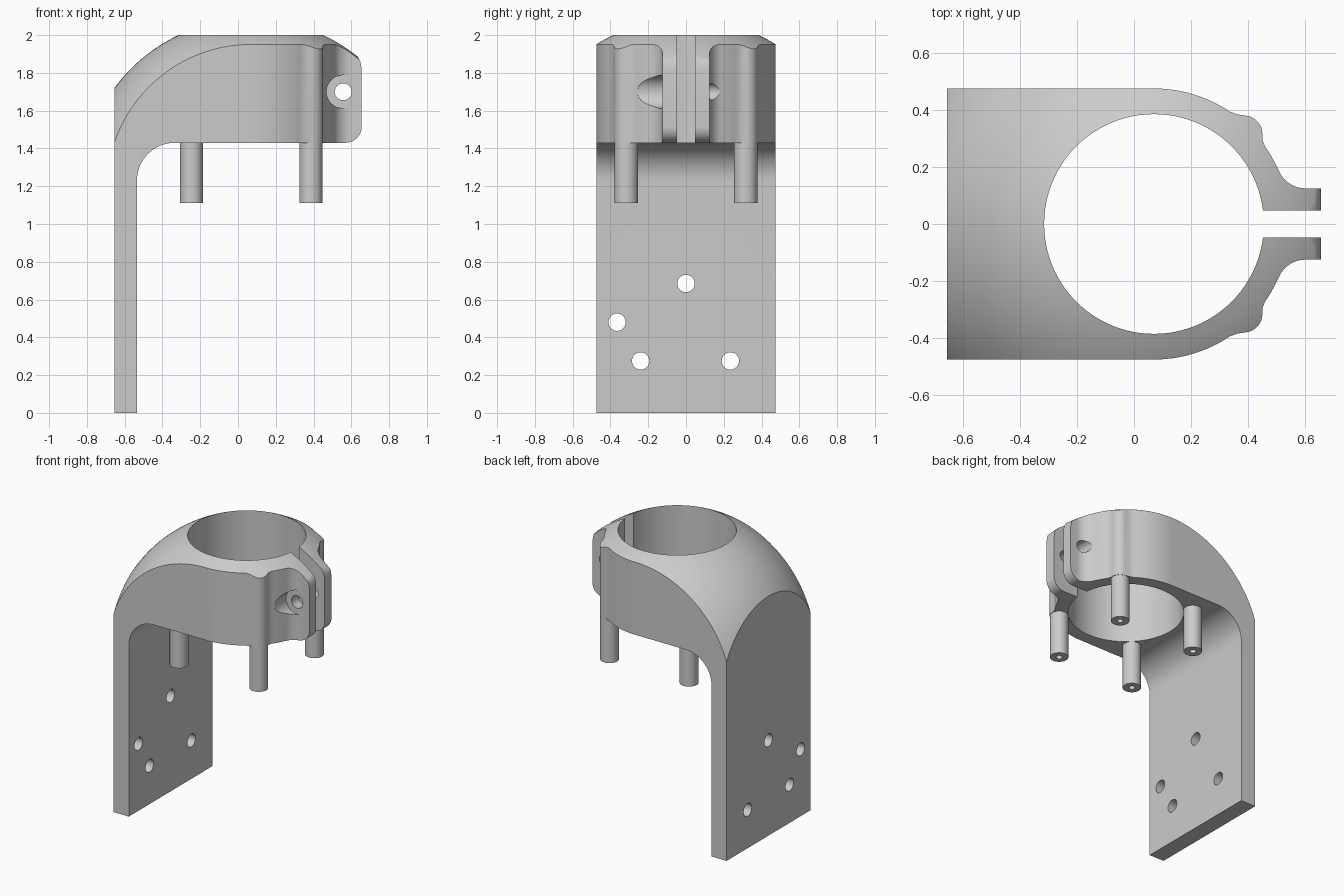
import bpy, bmesh
from math import sin, cos, radians, pi
from mathutils import Matrix

if "Cube" in bpy.data.objects:
    bpy.data.objects.remove(bpy.data.objects["Cube"], do_unlink=True)

GREY = (0.6, 0.6, 0.6, 1)
grey = bpy.data.materials.new("light grey")
grey.use_nodes = True
grey.diffuse_color = GREY
grey.node_tree.nodes["Principled BSDF"].inputs["Base Color"].default_value = GREY

BORE_X, BORE_R, RING_R = 0.07, 0.385, 0.475
WALL_OUT, WALL_IN = -0.655, -0.535
UNDERSIDE = 1.43


def arc(cx, cy, r, start, end, steps=10):
    angles = [radians(start + (end - start) * i / steps) for i in range(steps + 1)]
    return [(cx + r * cos(a), cy + r * sin(a)) for a in angles]


def finish(name, bm):
    bmesh.ops.recalc_face_normals(bm, faces=bm.faces)
    mesh = bpy.data.meshes.new(name)
    bm.to_mesh(mesh)
    bm.free()
    mesh.materials.append(grey)
    ob = bpy.data.objects.new(name, mesh)
    bpy.context.collection.objects.link(ob)
    return ob


def prism(name, points, place, low, high):
    """Extrude a 2D outline; place maps (u, v, height) to x, y, z."""
    bm = bmesh.new()
    base = bm.faces.new([bm.verts.new(place(u, v, low)) for u, v in points])
    top = bmesh.ops.extrude_face_region(bm, geom=[base])["geom"]
    for v in top:
        if isinstance(v, bmesh.types.BMVert):
            v.co += Matrix.Identity(3) @ (place_vec(place, high - low))
    return finish(name, bm)


def place_vec(place, d):
    from mathutils import Vector
    return Vector(place(0, 0, d)) - Vector(place(0, 0, 0))


def lathe(name, profile, x, y, steps=48):
    """Closed solid turned about a vertical axis; profile ends lie on the axis."""
    bm = bmesh.new()
    rings = []
    for r, z in profile:
        if r < 1e-6:
            rings.append([bm.verts.new((x, y, z))] * steps)
        else:
            rings.append([bm.verts.new((x + r * cos(2 * pi * i / steps),
                                        y + r * sin(2 * pi * i / steps), z))
                          for i in range(steps)])
    for a, b in zip(rings, rings[1:]):
        for i in range(steps):
            j = (i + 1) % steps
            bm.faces.new(list(dict.fromkeys((a[i], a[j], b[j], b[i]))))
    return finish(name, bm)


def boolean(ob, tool, operation):
    tool.hide_render = True
    mod = ob.modifiers.new(operation.lower(), "BOOLEAN")
    mod.operation, mod.object, mod.solver = operation, tool, "EXACT"
    bpy.ops.object.select_all(action="DESELECT")
    bpy.context.view_layer.objects.active = ob
    ob.select_set(True)
    bpy.ops.object.modifier_apply(modifier=mod.name)
    bpy.data.objects.remove(tool, do_unlink=True)


def smooth(ob):
    bpy.ops.object.select_all(action="DESELECT")
    bpy.context.view_layer.objects.active = ob
    ob.select_set(True)
    bpy.ops.object.shade_smooth_by_angle(angle=radians(30))


along_x = lambda u, v, h: (h, u, v)
along_y = lambda u, v, h: (u, h, v)
along_z = lambda u, v, h: (u, v, h)

# Bracket side profile: wall, inner fillet, clamp with rounded lug corners
side = [(WALL_OUT, 0), (WALL_IN, 0)]
side += arc(WALL_IN + 0.2, UNDERSIDE - 0.2, 0.2, 180, 90, 16)
side += arc(0.57, UNDERSIDE + 0.085, 0.085, -90, 0)
side += [(0.655, 1.82), (0.648, 1.86), (0.63, 1.893), (0.6, 1.93), (0.48, 2.05), (WALL_OUT, 2.05)]
bracket = prism("clamp_bracket", side, along_y, -0.6, 0.6)

# Plan outline: ring, post bump, lug fillet, mirrored front to back
half = [(-0.75, RING_R)] + arc(BORE_X, 0, RING_R, 90, 56, 14)
half += [(0.362, 0.384)] + arc(0.385, 0.315, 0.065, 80, 0, 8) + [(0.45, 0.295)]
half += arc(BORE_X, 0, RING_R, 35, 25, 4) + arc(0.6, 0.225, 0.1, 200, 270, 10)
half += [(0.75, 0.125)]
plan = half + [(x, -y) for x, y in reversed(half)]
boolean(bracket, prism("plan_tool", plan, along_z, -0.2, 2.2), "INTERSECT")

# Spherical top
dome = [(0, -0.1), (0.9, -0.1)] + arc(0, 1.1865, 0.9, 0, 89, 44) + [(0, 2.0865)]
boolean(bracket, lathe("dome_tool", dome, BORE_X, 0, 128), "INTERSECT")

# Bore and clamping slot
bore = [(0, 1), (BORE_R, 1), (BORE_R, 2.3), (0, 2.3)]
boolean(bracket, lathe("bore_tool", bore, BORE_X, 0, 96), "DIFFERENCE")
slot = [(0.3, -0.048), (0.8, -0.048), (0.8, 0.048), (0.3, 0.048)]
boolean(bracket, prism("slot_tool", slot, along_z, 1, 2.3), "DIFFERENCE")

# Clamp screw hole with a counterbore on the front
for radius, low, high in ((0.045, -0.6, 0.6), (0.088, -0.6, -0.1245)):
    circle = arc(0.557, 1.7, radius, 0, 352.5, 47)
    boolean(bracket, prism("screw_tool", circle, along_y, low, high), "DIFFERENCE")

# Mounting holes through the wall
for y, z in ((0, 0.685), (-0.365, 0.48), (-0.24, 0.275), (0.235, 0.275)):
    circle = arc(y, z, 0.046, 0, 348.75, 31)
    boolean(bracket, prism("mount_tool", circle, along_x, -0.8, -0.4), "DIFFERENCE")
smooth(bracket)

# Four hollow-ended posts under the ring
post = [(0, 1.4), (0.021, 1.4), (0.021, 1.11), (0.0615, 1.11), (0.0615, 1.48), (0, 1.48)]
for x_name, sx in (("inner", -1), ("outer", 1)):
    for y_name, sy in (("front", -1), ("back", 1)):
        smooth(lathe(f"{y_name}_{x_name}_post", post, BORE_X + 0.316 * sx, 0.316 * sy, 32))
